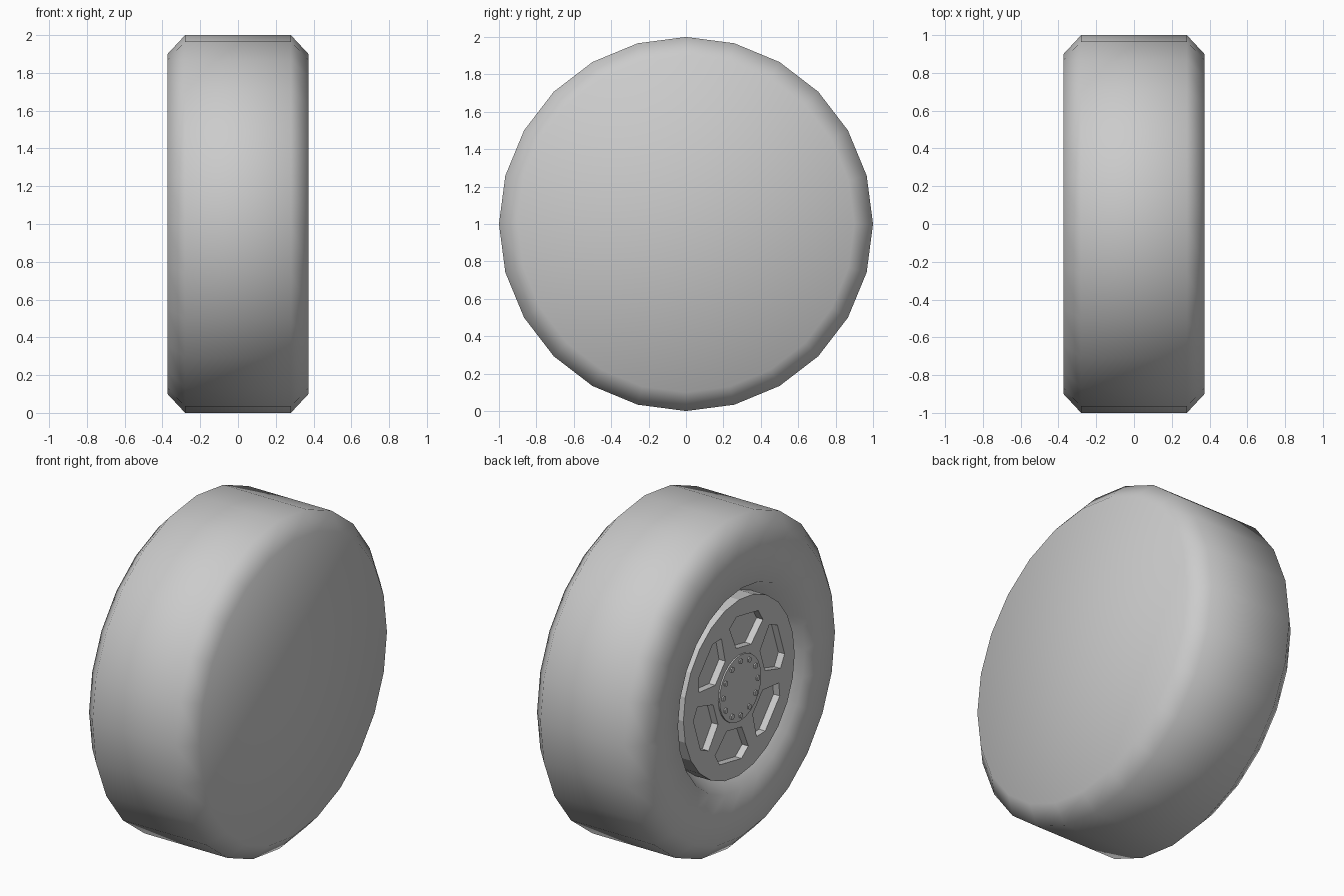
import bpy, bmesh
from math import sin, cos, tau, radians

if "Cube" in bpy.data.objects:
    bpy.data.objects.remove(bpy.data.objects["Cube"])


def finish(bm, name, smooth=False):
    bmesh.ops.recalc_face_normals(bm, faces=bm.faces)
    for f in bm.faces:
        f.smooth = smooth
    me = bpy.data.meshes.new(name)
    bm.to_mesh(me)
    bm.free()
    ob = bpy.data.objects.new(name, me)
    bpy.context.collection.objects.link(ob)
    return ob


def point(x, r, a):
    # axle runs along x at z = 1; angle 0 points to -y
    return (x, -r * cos(a), 1 + r * sin(a))


def lathe(name, profile, sides=24, smooth=False):
    """Spin (x, radius) pairs about the axle and cap both ends."""
    bm = bmesh.new()
    rings = [[bm.verts.new(point(x, r, tau * i / sides)) for i in range(sides)]
             for x, r in profile]
    for a, b in zip(rings, rings[1:]):
        for i in range(sides):
            j = (i + 1) % sides
            bm.faces.new((a[i], a[j], b[j], b[i]))
    bm.faces.new(rings[0])
    bm.faces.new(rings[-1])
    return finish(bm, name, smooth)


def prism(bm, outline, x0, x1):
    """Extrude a (radius, angle) outline along the axle."""
    a = [bm.verts.new(point(x0, r, t)) for r, t in outline]
    b = [bm.verts.new(point(x1, r, t)) for r, t in outline]
    n = len(outline)
    bm.faces.new(a)
    bm.faces.new(b)
    for i in range(n):
        j = (i + 1) % n
        bm.faces.new((a[i], a[j], b[j], b[i]))


# Tyre: plain inner side, recess for the rim on the outer side
lathe("tyre", [(0.373, 0.90), (0.28, 1.0), (-0.28, 1.0), (-0.373, 0.90),
               (-0.373, 0.61), (-0.24, 0.53), (-0.22, 0.50)], smooth=True)

# Rim disc with six windows
rim = lathe("rim", [(-0.22, 0.535), (-0.357, 0.535)])
bm = bmesh.new()
for k in range(6):
    c = radians(19 + 60 * k)
    shape = [(0.25, -17), (0.40, -24), (0.44, -14), (0.44, 14), (0.40, 24), (0.25, 17)]
    prism(bm, [(r, c + radians(t)) for r, t in shape], -0.315, -0.42)
cutter = finish(bm, "window_cutter")
mod = rim.modifiers.new("windows", 'BOOLEAN')
mod.operation = 'DIFFERENCE'
mod.solver = 'EXACT'
mod.object = cutter
cutter.hide_render = True
cutter.hide_set(True)

# Hub cap
lathe("hub", [(-0.34, 0.20), (-0.366, 0.20)])

# Ring of wheel bolts
bm = bmesh.new()
for k in range(12):
    a = tau * k / 12
    y, z = -0.165 * cos(a), 0.165 * sin(a)
    geo = bmesh.ops.create_cone(bm, cap_ends=True, segments=6, radius1=0.017,
                                radius2=0.017, depth=0.02)
    for v in geo['verts']:
        px, py, pz = v.co
        v.co = (-0.364 + pz, y + px, 1 + z + py)
finish(bm, "wheel_bolts")
